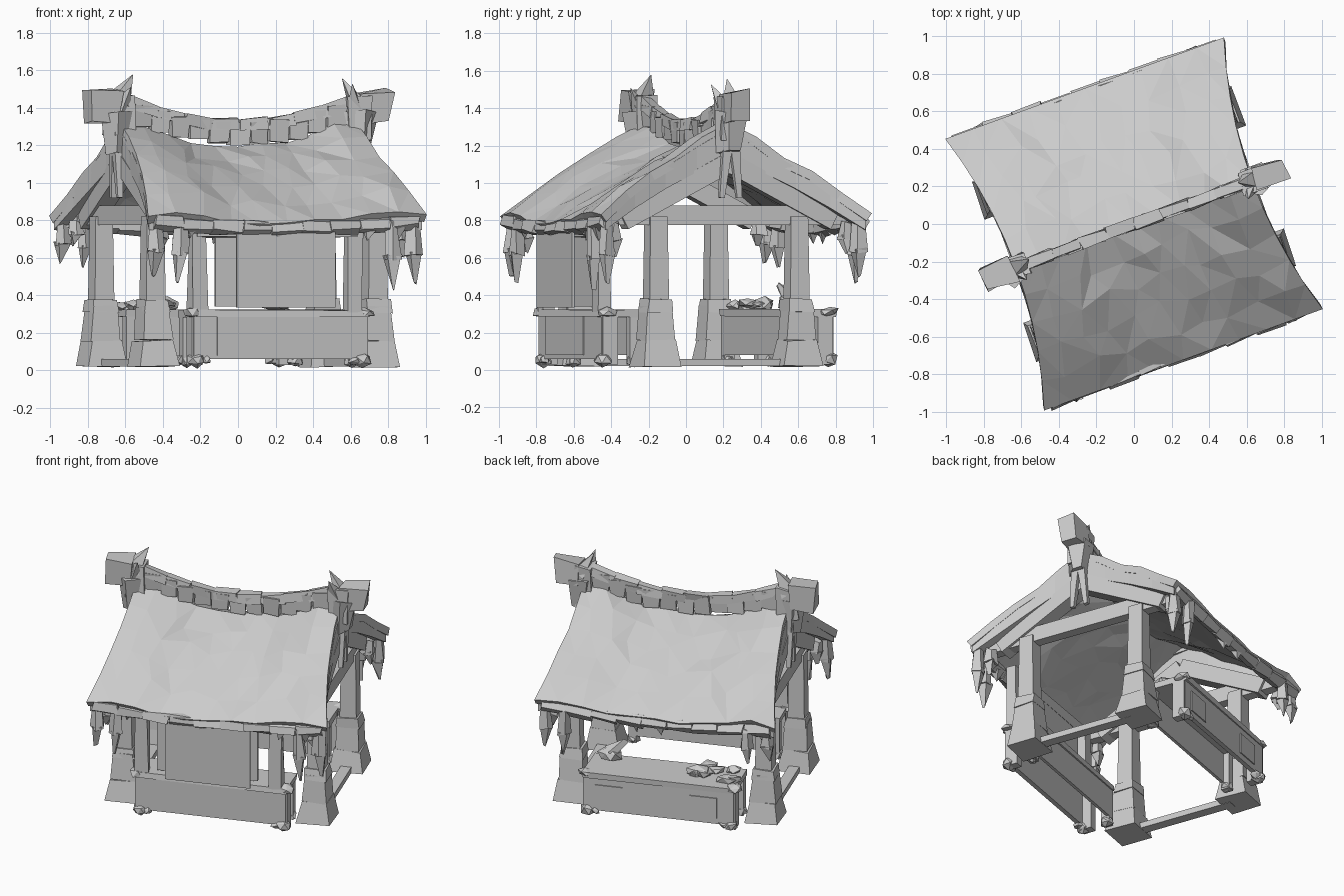
import bpy, bmesh, math, random
from mathutils import Vector, Matrix

if "Cube" in bpy.data.objects:
    bpy.data.objects.remove(bpy.data.objects["Cube"])
rng = random.Random(4)
TURN = Matrix.Rotation(math.radians(20), 4, 'Z')   # the hut stands turned on its plot
FLOOR = 0.02

stone = bpy.data.materials.new("pale_grey")
stone.use_nodes = True
GREY = (0.6, 0.6, 0.6, 1)
stone.diffuse_color = GREY
stone.node_tree.nodes["Principled BSDF"].inputs["Base Color"].default_value = GREY


def finish(name, bm, jitter=0.0):
    for v in bm.verts:
        v.co += Vector([rng.uniform(-jitter, jitter) for _ in range(3)])
        v.co.z = max(v.co.z, 0)
    bm.transform(TURN)
    bmesh.ops.recalc_face_normals(bm, faces=bm.faces)
    mesh = bpy.data.meshes.new(name)
    bm.to_mesh(mesh)
    bm.free()
    mesh.materials.append(stone)
    ob = bpy.data.objects.new(name, mesh)
    bpy.context.collection.objects.link(ob)
    return ob


def add_box(bm, x, y, z, taper=1.0):
    """Box from (min, max) ranges, its top scaled by taper."""
    verts = bmesh.ops.create_cube(bm, size=1)["verts"]
    mid = Vector([(a + b) / 2 for a, b in (x, y, z)])
    for v in verts:
        k = taper if v.co.z > 0 else 1
        v.co = mid + Vector((v.co.x * (x[1] - x[0]) * k, v.co.y * (y[1] - y[0]) * k,
                             v.co.z * (z[1] - z[0])))


def box(name, x, y, z, taper=1.0, jitter=0.0):
    bm = bmesh.new()
    add_box(bm, x, y, z, taper)
    return finish(name, bm, jitter)


def add_spike(bm, base, tip, r, sides=4, r_tip=0.0):
    """Tapered bar or spike running from base to tip."""
    base, tip = Vector(base), Vector(tip)
    d = tip - base
    m = Matrix.Translation((base + tip) / 2) @ d.to_track_quat('Z', 'Y').to_matrix().to_4x4()
    m = m @ Matrix.Rotation(math.pi / 4, 4, 'Z')
    bmesh.ops.create_cone(bm, cap_ends=True, segments=sides, radius1=r, radius2=r_tip,
                          depth=d.length, matrix=m)


def add_lump(bm, pos, size):
    m = Matrix.Translation(pos) @ Matrix.Diagonal((*size, 1))
    bmesh.ops.create_icosphere(bm, subdivisions=1, radius=1, matrix=m)


def roof_z(u, v):
    t = min(abs(v) / 0.77, 1)
    ridge = 1.20 + 0.12 * (u / 0.67) ** 2
    eave = 0.79 + 0.04 * (u / 0.79) ** 2
    return ridge + (eave - ridge) * t + 0.025 * math.sin(math.pi * t)


# Sagging roof with rough facets and a soft roll along each gable
bm = bmesh.new()
bmesh.ops.create_grid(bm, x_segments=10, y_segments=10, size=1)
for v in bm.verts:
    s, t = v.co.x, v.co.y
    u, w = s * (0.67 + 0.12 * t * t), t * 0.77
    roll = 0.04 * math.sin(math.pi * max(abs(s) - 0.5, 0) / 0.5)
    if abs(s) < 0.99 and 0.01 < abs(t) < 0.99:
        u += rng.uniform(-0.045, 0.045)
        w += rng.uniform(-0.03, 0.03)
    v.co = (u, w, roof_z(u, w) + roll + rng.uniform(-0.015, 0.015))
bmesh.ops.triangulate(bm, faces=bm.faces, quad_method='SHORT_EDGE')
roof = finish("roof", bm)
mod = roof.modifiers.new("thickness", 'SOLIDIFY')
mod.thickness, mod.offset = 0.05, -1

# Heavy rolled lip with ragged points under the front and back eaves
for side, name in ((-1, "front_eave_lip"), (1, "back_eave_lip")):
    bm = bmesh.new()
    N = 9
    for i in range(N):
        a, b = (-0.75 + 1.5 * k / N for k in (i, i + 1))
        add_spike(bm, (a, side * 0.735, roof_z(a, 0.77) - 0.03), (b, side * 0.735, roof_z(b, 0.77) - 0.03),
                  0.048, 5, 0.045)
        if rng.random() < 0.6:
            z = roof_z(a, 0.77) - 0.04
            add_spike(bm, (a + 0.06, side * 0.73, z), (a + 0.05, side * 0.73, z - rng.uniform(0.06, 0.1)), 0.045, 4)
    finish(name, bm, 0.01)

# Icicles hanging at the four roof corners
bm = bmesh.new()
for su, sv, long in ((-1, -1, 0.32), (1, -1, 0.36), (-1, 1, 0.24), (1, 1, 0.32)):
    for u, v, k, r in ((0.73, 0.72, 0.9, 0.048), (0.60, 0.745, 1.0, 0.045), (0.68, 0.66, 0.5, 0.045)):
        end = (su * (u + 0.01), sv * v, 0.79 - long * k)
        add_spike(bm, (su * u, sv * v, 0.79), (su * u, sv * v, 0.79 - long * k * 0.55), r * 0.7, 5, r)
        add_spike(bm, (su * u, sv * v, 0.79 - long * k * 0.5), end, r, 4, 0.008)
finish("corner_icicles", bm, 0.01)


# Ridge crest with hanging slats
def crest_z(u):
    return 1.33 + 0.11 * (abs(u) / 0.6) ** 2


bm = bmesh.new()
N = 8
for i in range(N):
    a, b = (-0.62 + 1.24 * k / N for k in (i, i + 1))
    add_spike(bm, (a, 0, crest_z(a) - 0.02), (b, 0, crest_z(b) - 0.02), 0.042, 4, 0.042)
N = 11
for i in range(N):
    u = -0.61 + 1.22 * (i + 0.5) / N
    drop = rng.uniform(0.11, 0.14)
    add_box(bm, (u - 0.049, u + 0.049), (-0.026, 0.026), (crest_z(u) - drop, crest_z(u) - 0.01), 1.1)
finish("ridge_crest", bm, 0.009)

for s, side in ((-1, "right"), (1, "left")):
    # Carved ridge end: blunt head, horn and neck
    bm = bmesh.new()
    add_box(bm, sorted((s * 0.70, s * 0.85)), (-0.06, 0.06), (1.32, 1.49), 1.1)
    add_box(bm, sorted((s * 0.60, s * 0.74)), (-0.06, 0.06), (1.24, 1.46), 0.85)
    add_spike(bm, (s * 0.68, 0.0, 1.42), (s * 0.58, 0.01, 1.57), 0.075, 4)
    add_spike(bm, (s * 0.66, -0.02, 1.40), (s * 0.63, -0.09, 1.52), 0.06, 4)
    add_spike(bm, (s * 0.69, 0, 1.38), (s * 0.69, 0, 1.16), 0.09, 5, 0.065)
    finish(side + "_ridge_end", bm, 0.018)

    # Gable: tie beam, inner rafters, sloping edge boards, splayed struts
    box(side + "_tie_beam", (s * 0.63 - 0.035, s * 0.63 + 0.035), (-0.68, 0.68), (0.775, 0.88))
    bm = bmesh.new()
    for sv in (-1, 1):
        add_spike(bm, (s * 0.63, sv * 0.6, 0.80), (s * 0.63, 0, 1.11), 0.075, 4, 0.075)
        for k in range(4):
            p = []
            for w in (k / 4, (k + 1) / 4):
                u, v = 0.645 + 0.1 * w * w, sv * 0.74 * w
                z = roof_z(u, v) - 0.02
                d = 0.15 - 0.07 * w
                p += [bm.verts.new((s * (u + du), v, z - dz)) for du in (-0.03, 0.03) for dz in (0, d)]
            for f in ((0, 1, 5, 4), (2, 3, 7, 6), (0, 2, 6, 4), (1, 3, 7, 5), (0, 1, 3, 2), (4, 5, 7, 6)):
                bm.faces.new([p[i] for i in f])
        add_spike(bm, (s * 0.69, sv * 0.015, 1.25), (s * 0.69, sv * 0.05, 0.92), 0.04, 4, 0.02)
    finish(side + "_gable_boards", bm)

    # Ground sill between the pillars
    box(side + "_sill", (s * 0.63 - 0.035, s * 0.63 + 0.035), (-0.36, 0.36), (FLOOR, 0.06))

    # Pillars on flared stone feet
    for sv, end in ((-1, "front"), (1, "back")):
        u, v = s * 0.63, sv * 0.4
        tag = side + "_" + end
        bm = bmesh.new()
        add_box(bm, (u - 0.11, u + 0.11), (v - 0.11, v + 0.11), (FLOOR, 0.16), 0.76)
        add_box(bm, (u - 0.083, u + 0.083), (v - 0.083, v + 0.083), (0.16, 0.34), 0.82)
        add_box(bm, (u - 0.074, u + 0.074), (v - 0.074, v + 0.074), (0.31, 0.38), 0.88)
        finish(tag + "_pillar_foot", bm, 0.006)
        box(tag + "_pillar", (u - 0.055, u + 0.055), (v - 0.055, v + 0.055), (0.36, 0.82), 0.88)

# Counters at the front and back, open underneath and at the ends
for sv, end, inner in ((-1, "front", 0.44), (1, "back", 0.38)):
    def span(a, b):
        return tuple(sorted((sv * a, sv * b)))
    bm = bmesh.new()
    add_box(bm, (-0.49, 0.49), span(0.63, 0.66), (0.06, 0.30))
    add_box(bm, (-0.49, 0.49), span(inner, inner + 0.02), (0.08, 0.30))
    for s in (-1, 1):
        add_box(bm, (s * 0.47 - 0.03, s * 0.47 + 0.03), span(0.57, 0.655), (0.03, 0.3))
        add_box(bm, (s * 0.47 - 0.025, s * 0.47 + 0.025), span(inner, inner + 0.06), (0.03, 0.3))
    finish(end + "_counter", bm)
    box(end + "_counter_top", (-0.5, 0.5), span(inner - 0.01, 0.67), (0.285, 0.32), 1, 0.006)
    bm = bmesh.new()
    for s in (-1, 1):
        for u, v, r in ((0.47, 0.64, 0.05), (0.42, 0.65, 0.03), (0.47, inner + 0.03, 0.045)):
            add_lump(bm, (s * u, sv * v, 0.055), (r, r, r * 0.8))
        add_lump(bm, (s * 0.49, sv * 0.63, 0.31), (0.05, 0.06, 0.03))
    finish(end + "_corner_stones", bm, 0.008)

# Thin plates on the counter faces
box("front_plate", (-0.36, 0.22), (-0.667, -0.659), (0.08, 0.31))
for i, u in enumerate((0.33, -0.29)):
    box("back_plate_%d" % (i + 1), (u - 0.09, u + 0.09), (0.659, 0.667), (0.1, 0.24))

# Front screen: slim posts, header, wall and hanging board
bm = bmesh.new()
for u in (-0.46, 0.42):
    add_box(bm, (u - 0.045, u + 0.045), (-0.67, -0.6), (0.31, 0.78), 0.85)
add_box(bm, (-0.47, 0.45), (-0.67, -0.62), (0.71, 0.78))
finish("front_screen_frame", bm, 0.006)
box("front_wall", (-0.36, 0.3), (-0.64, -0.62), (0.34, 0.78))
box("hanging_board", (-0.28, 0.28), (-0.75, -0.735), (0.335, 0.76))

# Goods heaped on the back counter
bm = bmesh.new()
for i in range(9):
    pos = (rng.uniform(-0.46, -0.18), rng.uniform(0.40, 0.56), rng.uniform(0.335, 0.36))
    add_lump(bm, pos, (rng.uniform(0.05, 0.09), 0.05, 0.03))
add_lump(bm, (0.38, 0.45, 0.36), (0.08, 0.07, 0.045))
add_spike(bm, (0.38, 0.46, 0.38), (0.28, 0.42, 0.46), 0.04, 4, 0.015)
finish("counter_goods", bm, 0.012)
